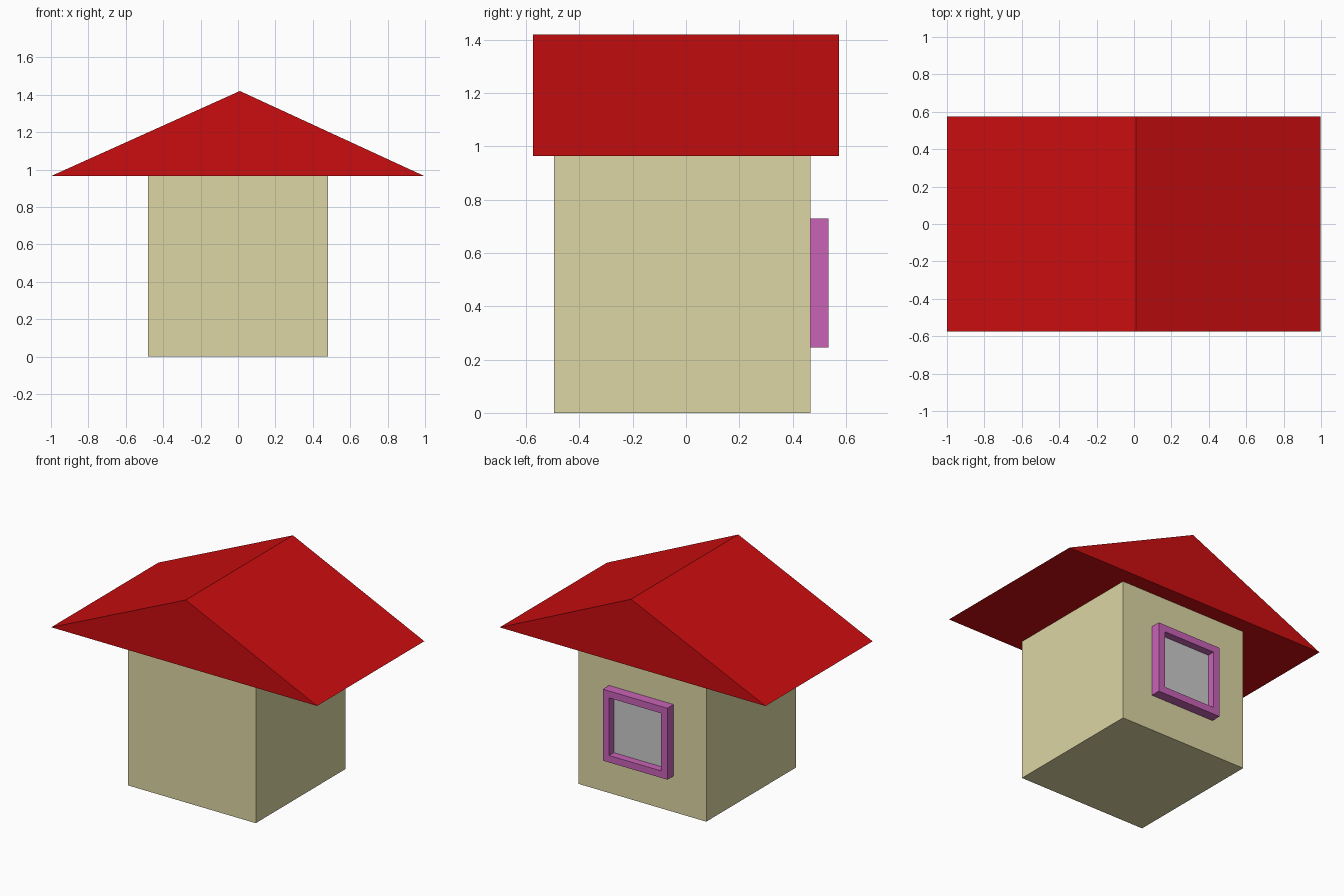
import bpy
import bmesh

if "Cube" in bpy.data.objects:
    bpy.data.objects.remove(bpy.data.objects["Cube"])


def material(name, rgb):
    mat = bpy.data.materials.new(name)
    mat.diffuse_color = (*rgb, 1)
    mat.use_nodes = True
    mat.node_tree.nodes["Principled BSDF"].inputs["Base Color"].default_value = mat.diffuse_color
    return mat


def finish(name, bm, mat=None):
    bmesh.ops.recalc_face_normals(bm, faces=bm.faces)
    mesh = bpy.data.meshes.new(name)
    bm.to_mesh(mesh)
    bm.free()
    obj = bpy.data.objects.new(name, mesh)
    bpy.context.collection.objects.link(obj)
    if mat:
        mesh.materials.append(mat)
    return obj


def box(name, lo, hi, mat=None):
    bm = bmesh.new()
    bmesh.ops.create_cube(bm, size=1)
    for v in bm.verts:
        v.co = [lo[i] if v.co[i] < 0 else hi[i] for i in range(3)]
    return finish(name, bm, mat)


def prism(name, profile, y0, y1, mat=None):
    """Extrude an x/z outline along y."""
    bm = bmesh.new()
    face = bm.faces.new([bm.verts.new((x, y0, z)) for x, z in profile])
    ext = bmesh.ops.extrude_face_region(bm, geom=[face], use_keep_orig=True)
    moved = [g for g in ext["geom"] if isinstance(g, bmesh.types.BMVert)]
    bmesh.ops.translate(bm, verts=moved, vec=(0, y1 - y0, 0))
    return finish(name, bm, mat)


def window_frame(name, x0, x1, z0, z1, border, y0, y1, mat):
    """Square ring: four mitred corners in front, back, inner and outer loops."""
    bm = bmesh.new()
    loops = []
    for inset, y in ((0, y0), (0, y1), (border, y1), (border, y0)):
        a, b, c, d = x0 + inset, x1 - inset, z0 + inset, z1 - inset
        loops.append([bm.verts.new((x, y, z))
                      for x, z in ((a, c), (b, c), (b, d), (a, d))])
    for i in range(4):
        p, q = loops[i], loops[(i + 1) % 4]
        for k in range(4):
            n = (k + 1) % 4
            bm.faces.new((p[k], p[n], q[n], q[k]))
    return finish(name, bm, mat)


cream = material("cream_wall", (0.72, 0.67, 0.37))
red = material("red_roof", (0.6, 0.004, 0.005))
pink = material("pink_frame", (0.58, 0.125, 0.47))

# House body and gabled roof
box("walls", (-0.48, -0.495, 0), (0.48, 0.468, 0.965), cream)
prism("roof", [(-1, 0.965), (0.997, 0.965), (0.01, 1.42)], -0.575, 0.575, red)

# Window on the back wall with its recessed pane
window_frame("window_frame", -0.235, 0.25, 0.245, 0.73, 0.047, 0.468, 0.535, pink)
box("window_pane", (-0.188, 0.468, 0.292), (0.203, 0.484, 0.683))
